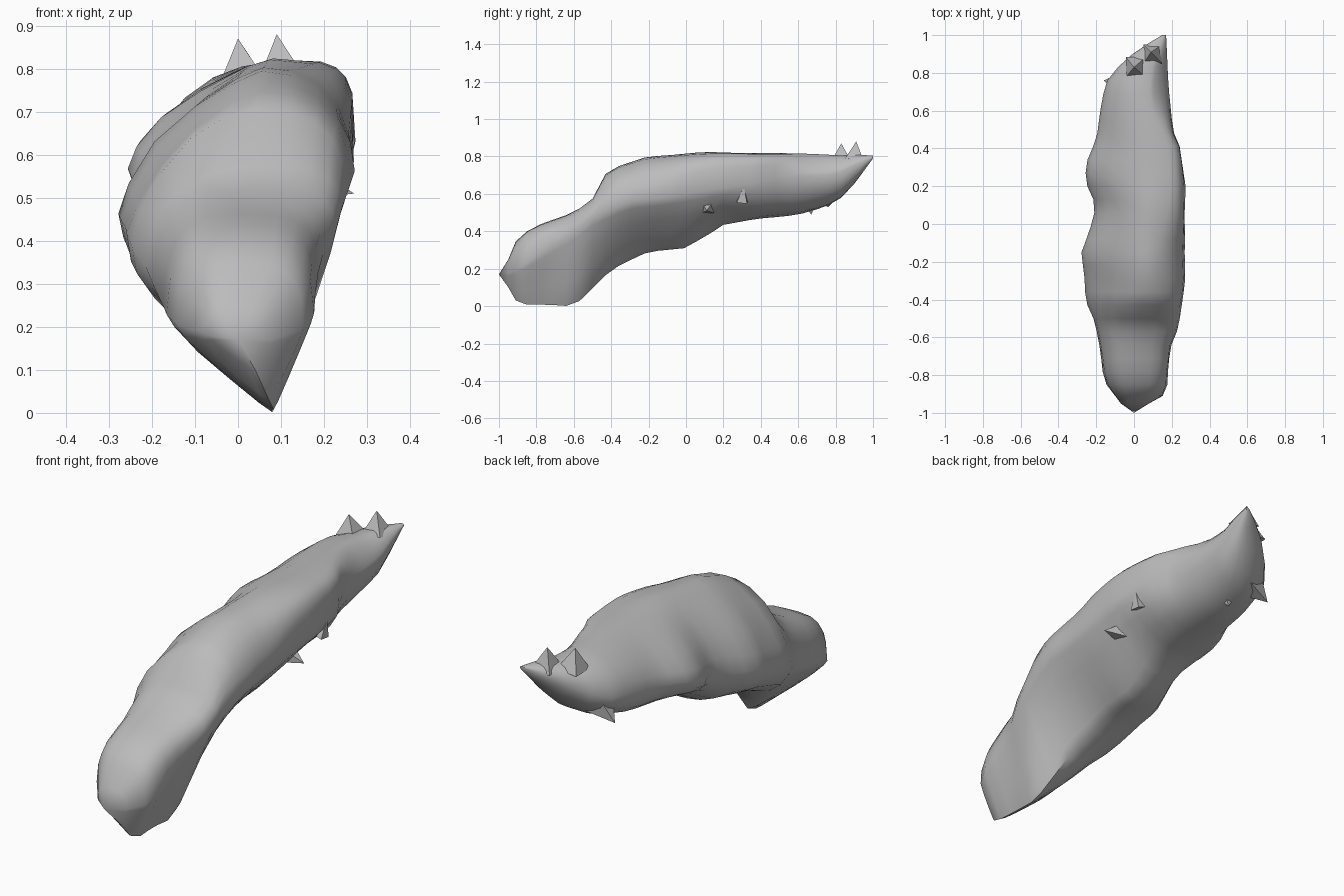
import bpy
import bmesh
import math
from mathutils import Vector, noise

cube = bpy.data.objects.get("Cube")
if cube:
    bpy.data.objects.remove(cube)

stone = bpy.data.materials.new("grey_stone")
stone.use_nodes = True
GREY = (0.5, 0.5, 0.5, 1)
stone.diffuse_color = GREY
stone.node_tree.nodes["Principled BSDF"].inputs["Base Color"].default_value = GREY

# Outline curves along the length: pairs of (y, value)
LEFT_X = [(-.95, -.07), (-.83, -.16), (-.6, -.19), (-.5, -.21), (-.4, -.26), (-.15, -.28), (0, -.23),
          (.1, -.2), (.2, -.25), (.3, -.26), (.45, -.2), (.6, -.18), (.75, -.15), (.85, -.07), (.93, .03), (1, .15)]
RIGHT_X = [(-.95, .08), (-.9, .17), (-.65, .19), (-.55, .24), (-.3, .27), (.2, .27), (.4, .25), (.5, .2), (.8, .18), (1, .17)]
TOP_Z = [(-.95, .25), (-.9, .37), (-.82, .42), (-.6, .5), (-.5, .57), (-.42, .72), (-.2, .8), (.1, .82), (.9, .81), (1, .805)]
BOTTOM_Z = [(-.95, .1), (-.91, .03), (-.85, .01), (-.6, 0), (-.5, .1), (-.4, .2), (-.2, .29), (0, .31),
            (.2, .44), (.6, .49), (.75, .53), (.85, .59), (.92, .68), (1, .79)]
LEFT_Z = [(-.95, .18), (-.6, .28), (-.4, .41), (0, .5), (.4, .6), (.8, .65), (1, .8)]
RIGHT_Z = [(-.95, .17), (-.65, .36), (-.5, .48), (-.3, .56), (0, .6), (.4, .67), (.8, .71), (1, .8)]
TOP_X = [(-.95, 0), (-.6, .02), (-.4, .05), (.2, .08), (.8, .08), (1, .16)]
KEEL_X = [(-.95, .04), (-.9, .08), (-.6, .08), (-.3, 0), (.3, 0), (.75, -.02), (1, .16)]

# Fullness of each quarter of the section: 1 is a straight bevel, 2 round, more is boxy
UPPER_RIGHT = [(-.75, 3), (-.55, 2.8), (-.3, 2), (-.1, 2.2), (.15, 4.5), (.45, 4.5), (.58, 2), (.66, 1.3), (.85, 1.5), (1, 2)]
UPPER_LEFT = [(-.55, 2.8), (-.4, 1.4), (.4, 1.5), (.7, 2)]
LOWER_LEFT = [(-.6, 1.15), (-.4, 2), (.2, 2)]
LOWER_RIGHT = [(-.6, 1.1), (0, 1.2), (.3, 1.7), (.65, 2.2)]


def along(curve, y):
    """Linear interpolation of a curve, held constant past its ends."""
    if y <= curve[0][0]:
        return curve[0][1]
    for (y0, v0), (y1, v1) in zip(curve, curve[1:]):
        if y <= y1:
            return v0 + (v1 - v0) * (y - y0) / (y1 - y0)
    return curve[-1][1]


def section(y, sides):
    """Closed lopsided cross-section through the four outline curves."""
    points = []
    for i in range(sides):
        a = math.tau * i / sides
        c, s = math.cos(a), math.sin(a)
        right, upper = c >= 0, s >= 0
        side_x = along(RIGHT_X if right else LEFT_X, y)
        side_z = along(RIGHT_Z if right else LEFT_Z, y)
        mid_x = along(TOP_X if upper else KEEL_X, y)
        end_z = along(TOP_Z if upper else BOTTOM_Z, y)
        if upper:
            power = along(UPPER_RIGHT if right else UPPER_LEFT, y)
        else:
            power = along(LOWER_RIGHT if right else LOWER_LEFT, y)
        u, v = abs(c) ** (2 / power), abs(s) ** (2 / power)
        points.append(Vector((mid_x + (side_x - mid_x) * u, y,
                              side_z + (end_z - side_z) * v)))
    return points


def finish(name, bm, sharp):
    bmesh.ops.recalc_face_normals(bm, faces=bm.faces)
    mesh = bpy.data.meshes.new(name)
    bm.to_mesh(mesh)
    bm.free()
    obj = bpy.data.objects.new(name, mesh)
    bpy.context.collection.objects.link(obj)
    mesh.materials.append(stone)
    bpy.ops.object.select_all(action="DESELECT")
    obj.select_set(True)
    bpy.context.view_layer.objects.active = obj
    bpy.ops.object.shade_smooth_by_angle(angle=math.radians(sharp))


# Long leaning rock body, lofted from front to back
bm = bmesh.new()
stations = [-.95, -.91] + [-.85 + .07 * i for i in range(26)] + [.96, 1]
rings = []
for y in stations:
    ring = []
    for p in section(y, 20):
        if -.9 < y < .9:
            p.x += noise.noise(p * 5) * .01
            p.z = max(0, p.z + noise.noise(p * 4) * .01)
        ring.append(bm.verts.new(p))
    rings.append(ring)
for a, b in zip(rings, rings[1:]):
    for i in range(len(a)):
        j = (i + 1) % len(a)
        bm.faces.new((a[i], a[j], b[j], b[i]))
bm.faces.new(rings[-1])

# Pointed nose closing the front end
nose = bm.verts.new((0, -1, .17))
front = rings[0]
for i in range(len(front)):
    bm.faces.new((front[i], front[i - 1], nose))
finish("rock_body", bm, 45)


def spike(name, tip, base, radius, sides=4):
    """Small pointed shard from a base point to its tip."""
    tip, base = Vector(tip), Vector(base)
    axis = (tip - base).normalized()
    across = axis.orthogonal().normalized()
    other = axis.cross(across)
    bm = bmesh.new()
    top = bm.verts.new(tip)
    foot = []
    for i in range(sides):
        a = math.tau * i / sides
        foot.append(bm.verts.new(base + (across * math.cos(a) + other * math.sin(a)) * radius))
    for i in range(sides):
        bm.faces.new((foot[i], foot[(i + 1) % sides], top))
    bm.faces.new(foot)
    finish(name, bm, 20)


# Shards: back crest, and spurs along the underside
spike("crest_shard_front", (0, .83, .87), (.01, .83, .77), .075)
spike("crest_shard_back", (.09, .91, .88), (.1, .9, .78), .07)
spike("left_corner_spur", (-.16, .76, .53), (-.04, .74, .62), .09)
spike("under_spur", (0, .67, .49), (0, .66, .56), .06)
spike("right_spur", (.27, .11, .51), (.13, .12, .54), .07)
spike("right_fin", (.25, .31, .64), (.22, .3, .56), .04)
